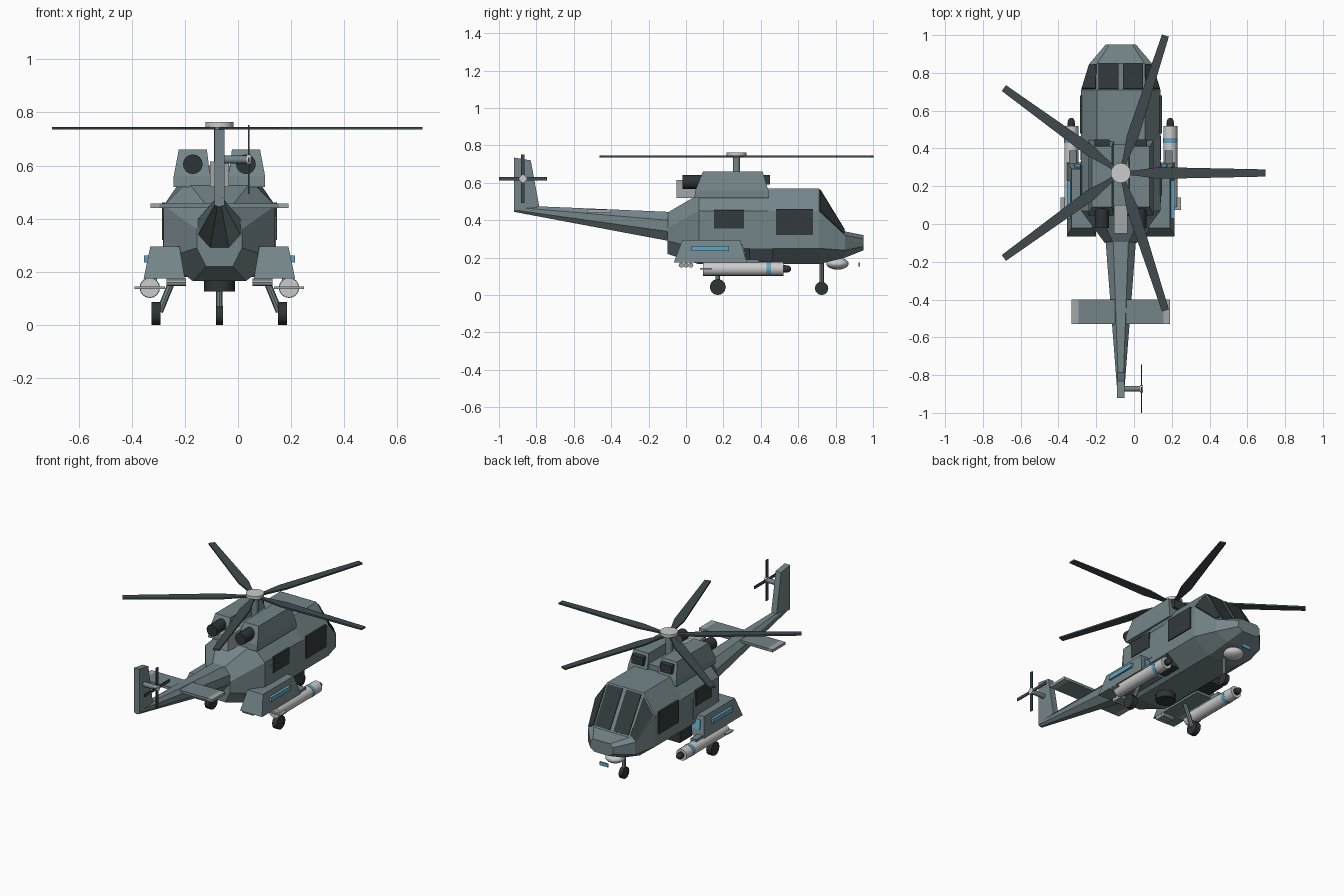
import bpy, bmesh, math
from mathutils import Vector, Matrix

if "Cube" in bpy.data.objects:
    bpy.data.objects.remove(bpy.data.objects["Cube"])

CX = -0.07  # centreline of the airframe


def mat(name, r, g, b):
    m = bpy.data.materials.new(name)
    m.diffuse_color = (r, g, b, 1)
    m.use_nodes = True
    m.node_tree.nodes["Principled BSDF"].inputs["Base Color"].default_value = m.diffuse_color
    return m


BODY = mat("slate_grey", .175, .235, .25)
BLADE = mat("blade_grey", .05, .068, .076)
GLASS = mat("dark_glass", .033, .043, .047)
RUBBER = mat("rubber", .027, .035, .038)
LIGHT = mat("light_grey", .60, .60, .60)
MID = mat("mid_grey", .36, .39, .39)
BLUE = mat("blue", .127, .376, .546)


def make(name, verts, faces, m):
    bm = bmesh.new()
    vs = [bm.verts.new((x + CX, y, z)) for x, y, z in verts]
    for f in faces:
        bm.faces.new([vs[i] for i in f])
    bmesh.ops.recalc_face_normals(bm, faces=bm.faces)
    me = bpy.data.meshes.new(name)
    bm.to_mesh(me)
    bm.free()
    me.materials.append(m)
    ob = bpy.data.objects.new(name, me)
    bpy.context.collection.objects.link(ob)
    return ob


def loft(name, rings, m):
    n = len(rings[0])
    faces = [[k * n + i, k * n + (i + 1) % n, (k + 1) * n + (i + 1) % n, (k + 1) * n + i]
             for k in range(len(rings) - 1) for i in range(n)]
    faces += [list(range(n)), list(range((len(rings) - 1) * n, len(rings) * n))]
    return make(name, [p for r in rings for p in r], faces, m)


def rect(x0, x1, y0, y1, z):
    return [(x0, y0, z), (x1, y0, z), (x1, y1, z), (x0, y1, z)]


def box(name, x0, x1, y0, y1, z0, z1, m):
    return loft(name, [rect(x0, x1, y0, y1, z0), rect(x0, x1, y0, y1, z1)], m)


def rod(name, a, b, r, m, r2=None, n=16):
    """Cylinder or cone from a to b."""
    a, b = Vector(a), Vector(b)
    d = b - a
    q = d.to_track_quat('Z', 'Y')
    ring = lambda c, rad: [c + q @ Vector((rad * math.cos(t * math.tau / n), rad * math.sin(t * math.tau / n), 0))
                           for t in range(n)]
    ob = loft(name, [ring(a, r), ring(b, r if r2 is None else r2)], m)
    bpy.context.view_layer.objects.active = ob
    ob.select_set(True)
    bpy.ops.object.shade_smooth_by_angle(angle=math.radians(35))
    ob.select_set(False)
    return ob


def ball(name, c, scale, m):
    bpy.ops.mesh.primitive_uv_sphere_add(segments=16, ring_count=10, location=(c[0] + CX, c[1], c[2]))
    ob = bpy.context.object
    ob.name, ob.scale = name, scale
    ob.data.materials.append(m)
    bpy.ops.object.shade_smooth()
    ob.select_set(False)


def section(y, zb, zl, zs, zt, wb, w, wt):
    """Eight-sided hull section: belly, side and roof half widths."""
    return [(wb, y, zb), (w, y, zl), (w, y, zs), (wt, y, zt),
            (-wt, y, zt), (-w, y, zs), (-w, y, zl), (-wb, y, zb)]


def pane(name, a, b, c, d, u0, u1, v0, v1, m):
    """Thin plate on the quad a-b-c-d (u along a-b, v along a-d)."""
    a, b, c, d = map(Vector, (a, b, c, d))
    at = lambda u, v: a.lerp(b, u).lerp(d.lerp(c, u), v)
    nrm = (b - a + c - d).cross(d - a + c - b).normalized()
    if nrm.y < 0:
        nrm = -nrm
    q = [at(u0, v0), at(u1, v0), at(u1, v1), at(u0, v1)]
    loft(name, [[p - nrm * .003 for p in q], [p + nrm * .005 for p in q]], m)


# Fuselage and tail boom
loft("fuselage", [section(-.10, .22, .29, .36, .44, .05, .085, .04),
                  section(.07, .165, .25, .45, .54, .10, .21, .12),
                  section(.44, .165, .25, .45, .57, .10, .21, .127),
                  section(.71, .165, .25, .45, .57, .10, .21, .127),
                  section(.85, .20, .24, .32, .34, .08, .165, .125),
                  section(.95, .24, .26, .30, .32, .05, .08, .06)], BODY)
loft("tail_boom", [section(-.92, .445, .455, .47, .48, .008, .016, .01),
                   section(-.095, .29, .34, .40, .445, .035, .08, .04)], BODY)
fin = [(-.92, .45), (-.92, .735), (-.83, .72), (-.785, .475), (-.82, .46)]
loft("tail_fin", [[(s * .019, y, z) for y, z in fin] for s in (-1, 1)], BODY)
box("stabilizer", -.225, .225, -.53, -.40, .44, .457, BODY)

# Windscreen
for s in (-1, 1):
    pane("windscreen", (s * .008, .71, .57), (s * .127, .71, .57), (s * .125, .85, .34), (s * .008, .85, .34),
         .04, .93, .03, .97, GLASS)
    pane("quarter_window", (s * .127, .71, .57), (s * .21, .71, .45), (s * .165, .85, .32), (s * .125, .85, .34),
         .06, .96, .04, .95, GLASS)

for s in (-1, 1):
    def side(name, x0, x1, *r):
        return box(name, *sorted((s * x0, s * x1)), *r)

    # Side windows and doors
    side("cabin_window", .205, .217, .48, .68, .32, .46, GLASS)
    side("rear_window", .205, .217, .15, .31, .355, .455, GLASS)
    side("rear_panel", .205, .213, .11, .33, .28, .41, BODY)

    # Engine nacelle with intake and exhaust
    xa, xb = sorted((s * .035, s * .172))
    xc, xd = sorted((s * .047, s * .153))
    loft("engine_nacelle", [rect(xa, xb, .045, .445, .52), rect(xa, xb, .05, .44, .56),
                            rect(xc, xd, .09, .41, .66)], BODY)
    side("engine_intake", .06, .14, .40, .448, .59, .643, GLASS)
    rod("exhaust", (s * .10, .10, .605), (s * .10, -.02, .605), .037, RUBBER)

    # Sponson
    xa, xb = sorted((s * .13, s * .285))
    xc, xd = sorted((s * .15, s * .26))
    loft("sponson", [rect(xa, xb, -.065, .325, .175), rect(xc, xd, -.02, .29, .295)], BODY)
    side("sponson_stripe", .258, .284, .03, .23, .235, .262, BLUE)
    pane("sponson_marker", (s * .13, .325, .175), (s * .285, .325, .175), (s * .26, .29, .295), (s * .15, .29, .295),
         .3, .8, .35, .8, BLUE)
    side("side_step", .12, .212, .34, .465, .18, .25, GLASS)
    side("missile_pylon", .235, .275, .12, .39, .165, .19, BODY)
    for i in range(3):
        y = -.025 + i * .025
        rod("flare_tube", (s * .125, y, .16), (s * .20, y, .16), .014, MID, n=8)

    # Missile
    mx, mz = s * .262, .14
    rod("missile_body", (mx, .09, mz), (mx, .52, mz), .037, LIGHT)
    rod("missile_band", (mx, .43, mz), (mx, .455, mz), .0385, BLUE)
    rod("missile_tip", (mx, .51, mz), (mx, .535, mz), .02, RUBBER)
    ball("missile_seeker", (mx, .54, mz), (.019, .022, .019), RUBBER)
    box("missile_fins", mx - .057, mx + .057, .075, .14, mz - .004, mz + .004, MID)

    # Main landing gear
    rod("main_wheel", (s * .221, .17, .043), (s * .255, .17, .043), .043, RUBBER, n=12)
    rod("main_leg", (s * .225, .17, .05), (s * .17, .17, .185), .013, BODY, n=8)

    # Stabilizer tip
    side("stabilizer_tip", .225, .26, -.53, -.40, .44, .457, MID)

# Nose gear
rod("nose_wheel", (-.013, .725, .036), (.013, .725, .036), .036, RUBBER, n=12)
rod("nose_leg", (0, .725, .04), (0, .725, .19), .012, BODY, n=8)

# Belly drum, nose sensor and probe
rod("belly_drum", (0, .20, .125), (0, .20, .18), .058, RUBBER)
ball("nose_sensor", (0, .81, .168), (.06, .06, .032), LIGHT)
box("nose_marker", -.03, .03, .921, .929, .153, .175, BLUE)

# Engine deck box between the nacelles
box("deck_block", -.036, .036, -.05, .10, .52, .615, MID)
box("engine_deck", -.04, .04, .08, .42, .53, .60, BODY)

# Main rotor
HY = .27
rod("rotor_mast", (0, HY, .58), (0, HY, .745), .02, BODY)
rod("rotor_hub", (0, HY, .743), (0, HY, .763), .053, LIGHT)
outline = [(.03, .012), (.08, .014), (.20, .031), (.765, .019)]
for k in range(5):
    rot = Matrix.Rotation(k * math.tau / 5, 3, 'Z')
    pts = [(r, w) for r, w in outline] + [(r, -w) for r, w in reversed(outline)]
    loft("rotor_blade", [[rot @ Vector((r, w, 0)) + Vector((0, HY, z)) for r, w in pts]
                         for z in (.736, .746)], BLADE)

# Tail rotor
TY, TZ = -.872, .622
rod("tail_rotor_shaft", (0, TY, TZ), (.115, TY, TZ), .015, BODY, n=12)
rod("tail_rotor_hub", (.102, TY, TZ), (.118, TY, TZ), .02, LIGHT, n=12)
box("tail_blade_vertical", .107, .113, TY - .009, TY + .009, TZ - .13, TZ + .13, BLADE)
box("tail_blade_level", .107, .113, TY - .128, TY + .128, TZ - .009, TZ + .009, BLADE)
